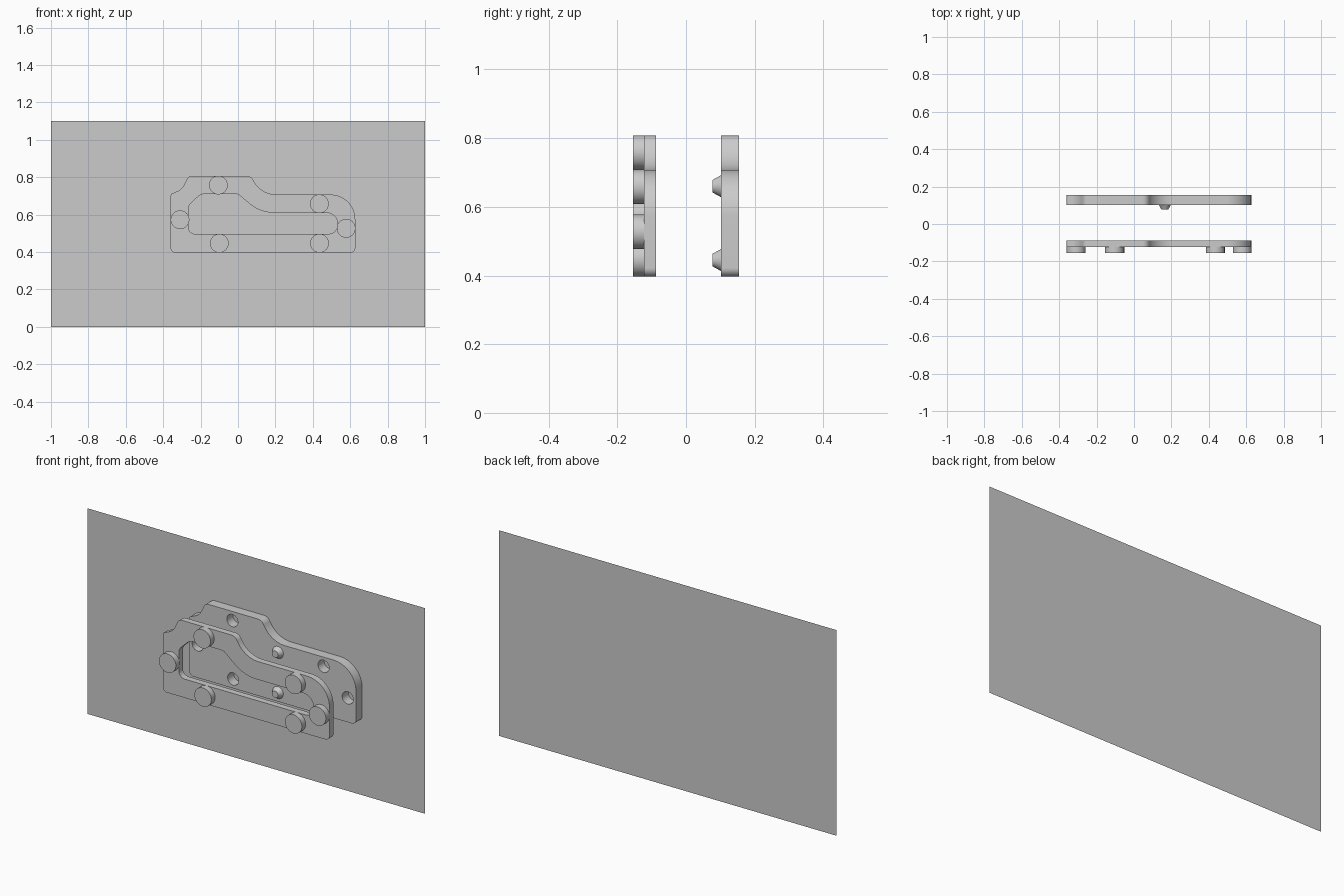
import bpy, bmesh
from math import pi, sin, cos, tan, radians
from mathutils import Vector, Matrix

if "Cube" in bpy.data.objects:
    bpy.data.objects.remove(bpy.data.objects["Cube"])


def fillet(corners, steps=16):
    """Round each (x, z, radius) corner of a closed outline."""
    pts = []
    for i, (x, z, r) in enumerate(corners):
        p = Vector((x, z))
        u = (Vector(corners[i - 1][:2]) - p).normalized()
        v = (Vector(corners[(i + 1) % len(corners)][:2]) - p).normalized()
        half = u.angle(v) / 2
        c = p + (u + v).normalized() * (r / sin(half))
        a = (p + u * (r / tan(half)) - c).normalized()
        b = (p + v * (r / tan(half)) - c).normalized()
        pts += [c + a.slerp(b, k / steps).normalized() * r for k in range(steps + 1)]
    return pts


def circle(x, z, r, n=40):
    return [Vector((x + r * cos(2 * pi * k / n), z + r * sin(2 * pi * k / n))) for k in range(n)]


def smooth(obj):
    bpy.ops.object.select_all(action='DESELECT')
    obj.select_set(True)
    bpy.context.view_layer.objects.active = obj
    bpy.ops.object.shade_smooth_by_angle(angle=radians(30))


def plate(name, loops, y0, y1):
    """Extrude an outline with holes between two y positions."""
    cu = bpy.data.curves.new(name + "_profile", 'CURVE')
    cu.dimensions, cu.fill_mode, cu.extrude = '2D', 'BOTH', (y1 - y0) / 2
    for pts in loops:
        s = cu.splines.new('POLY')
        s.points.add(len(pts) - 1)
        for sp, p in zip(s.points, pts):
            sp.co = (p.x, p.y, 0, 1)
        s.use_cyclic_u = True
    tmp = bpy.data.objects.new(name + "_tmp", cu)
    bpy.context.collection.objects.link(tmp)
    dg = bpy.context.evaluated_depsgraph_get()
    me = bpy.data.meshes.new_from_object(tmp.evaluated_get(dg))
    bpy.data.objects.remove(tmp)
    me.transform(Matrix.Translation((0, (y0 + y1) / 2, 0)) @ Matrix.Rotation(pi / 2, 4, 'X'))
    bm = bmesh.new()
    bm.from_mesh(me)
    bmesh.ops.remove_doubles(bm, verts=bm.verts, dist=1e-5)
    bmesh.ops.recalc_face_normals(bm, faces=bm.faces)
    bm.to_mesh(me)
    bm.free()
    me.name = name
    obj = bpy.data.objects.new(name, me)
    bpy.context.collection.objects.link(obj)
    smooth(obj)


def peg(name, x, z, y_front, y_back, r_front, r_back):
    """Round peg lying along y."""
    bpy.ops.mesh.primitive_cone_add(vertices=48, radius1=r_back, radius2=r_front,
                                    depth=y_back - y_front, rotation=(pi / 2, 0, 0),
                                    location=(x, (y_front + y_back) / 2, z))
    obj = bpy.context.object
    obj.name = name
    smooth(obj)


outline = fillet([(-.36, .397, .025), (.627, .397, .025), (.627, .707, .132),
                  (.12, .707, .14), (.07, .807, .04), (-.265, .807, .03),
                  (-.30, .735, .08), (-.36, .71, .015)])
window = fillet([(-.265, .497, .035), (.533, .497, .05), (.533, .61, .06),
                 (.12, .61, .2), (0, .71, .03), (-.2, .71, .05), (-.265, .648, .04)])
spots = [(-.105, .758), (-.31, .573), (-.10, .447), (.435, .658), (.578, .527), (.436, .447)]

# Back plate with six sockets, and front frame with its window
plate("back_plate", [outline] + [circle(x, z, .033) for x, z in spots], .102, .154)
plate("front_frame", [outline, window], -.122, -.088)

# Round heads on the front frame
for i, (x, z) in enumerate(spots):
    peg(f"round_head_{i + 1}", x, z, -.154, -.122, .05, .05)

# Tapered locating pins on the back plate
for i, z in enumerate((.66, .445)):
    peg(f"locating_pin_{i + 1}", .165, z, .077, .102, .018, .032)

# Flat backing panel
bpy.ops.mesh.primitive_plane_add(size=2, rotation=(pi / 2, 0, 0), location=(0, .154, .55))
panel = bpy.context.object
panel.name = "backing_panel"
panel.scale = (1, .55, 1)
